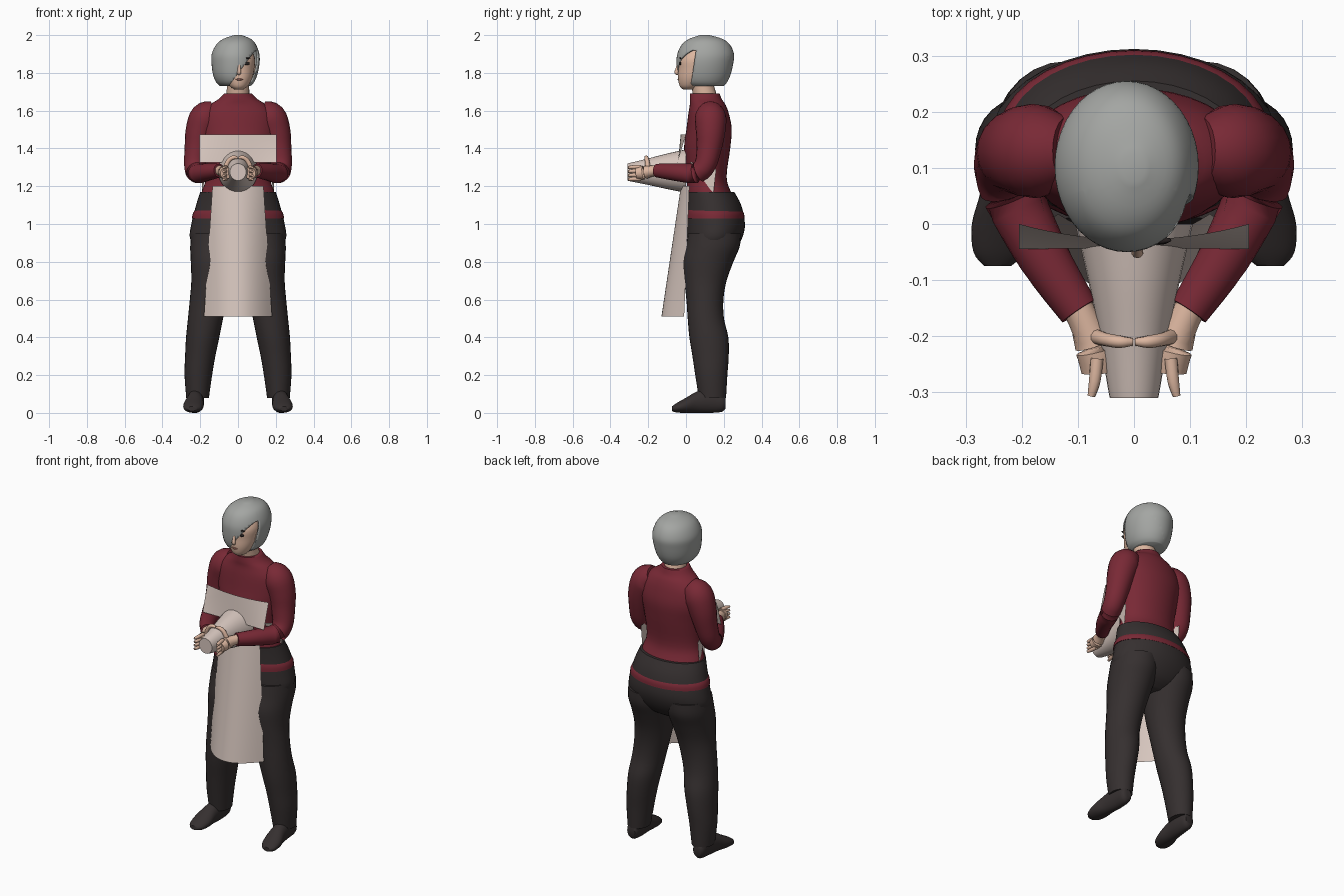
import bpy, bmesh, math
from mathutils import Vector

if "Cube" in bpy.data.objects:
    bpy.data.objects.remove(bpy.data.objects["Cube"])


def material(name, rgb):
    m = bpy.data.materials.new(name)
    m.diffuse_color = (*rgb, 1)
    m.use_nodes = True
    m.node_tree.nodes["Principled BSDF"].inputs["Base Color"].default_value = m.diffuse_color
    return m


GREY = material("grey_hair", (0.37, 0.38, 0.365))
RED = material("wine_red", (0.19, 0.022, 0.036))
DARK = material("dark_trousers", (0.036, 0.029, 0.029))
CLOTH = material("pale_cloth", (0.67, 0.56, 0.51))
SKIN = material("skin", (0.72, 0.47, 0.35))
BLACK = material("eye_dark", (0.02, 0.015, 0.015))
LIP = material("lip", (0.4, 0.17, 0.13))


def finish(name, bm, mat, mirror=False, angle=50):
    bmesh.ops.recalc_face_normals(bm, faces=bm.faces)
    me = bpy.data.meshes.new(name)
    bm.to_mesh(me)
    bm.free()
    me.materials.append(mat)
    ob = bpy.data.objects.new(name, me)
    bpy.context.collection.objects.link(ob)
    if mirror:
        ob.modifiers.new("mirror", 'MIRROR').use_mirror_merge = False
    bpy.ops.object.select_all(action='DESELECT')
    ob.select_set(True)
    bpy.context.view_layer.objects.active = ob
    bpy.ops.object.shade_smooth_by_angle(angle=math.radians(angle))
    return ob


def resample(rows, n=4):
    """Catmull-Rom smoothing of a list of equal-length tuples."""
    out = []
    for i in range(len(rows) - 1):
        p0, p1, p2, p3 = rows[max(i - 1, 0)], rows[i], rows[i + 1], rows[min(i + 2, len(rows) - 1)]
        for k in range(n):
            t = k / n
            out.append(tuple(0.5 * (2 * b + (c - a) * t + (2 * a - 5 * b + 4 * c - d) * t * t
                                    + (3 * b - a - 3 * c + d) * t ** 3)
                             for a, b, c, d in zip(p0, p1, p2, p3)))
    return out + [rows[-1]]


def skin_rings(rings, caps=True):
    bm = bmesh.new()
    vs = [[bm.verts.new(p) for p in r] for r in rings]
    n = len(vs[0])
    for a, b in zip(vs, vs[1:]):
        for i in range(n):
            bm.faces.new((a[i], a[(i + 1) % n], b[(i + 1) % n], b[i]))
    if caps:
        bm.faces.new(vs[0])
        bm.faces.new(vs[-1])
    return bm


def loft(rows, axis='Z', sides=28, n=4):
    """rows: (position on axis, centre a, centre b, radius a, radius b)"""
    rings = []
    for t, a, b, ra, rb in resample(rows, n):
        ring = []
        for i in range(sides):
            q = 2 * math.pi * i / sides
            u, v = a + ra * math.cos(q), b + rb * math.sin(q)
            ring.append((u, v, t) if axis == 'Z' else (u, t, v))
        rings.append(ring)
    return skin_rings(rings)


def tube(rows, sides=20, n=4):
    """rows: (x, y, z, radius) along a path"""
    pts = resample(rows, n)
    rings = []
    for i, p in enumerate(pts):
        c = Vector(p[:3])
        d = (Vector(pts[min(i + 1, len(pts) - 1)][:3]) - Vector(pts[max(i - 1, 0)][:3])).normalized()
        u = d.cross(Vector((0.3, 1, 0.2))).normalized()
        v = d.cross(u)
        rings.append([c + p[3] * (u * math.cos(q) + v * math.sin(q))
                      for q in (2 * math.pi * k / sides for k in range(sides))])
    return skin_rings(rings)


def sheet(fn, nu=16, nv=16):
    """fn(u, v) with u in -1..1 across and v in 0..1 down"""
    bm = bmesh.new()
    g = [[bm.verts.new(fn(2 * i / nu - 1, j / nv)) for i in range(nu + 1)] for j in range(nv + 1)]
    for j in range(nv):
        for i in range(nu):
            bm.faces.new((g[j][i], g[j][i + 1], g[j + 1][i + 1], g[j + 1][i]))
    return bm


def blob(name, c, r, mat, mirror=False):
    bm = bmesh.new()
    bmesh.ops.create_uvsphere(bm, u_segments=16, v_segments=10, radius=1)
    for v in bm.verts:
        v.co = Vector([c[k] + r[k] * v.co[k] for k in range(3)])
    return finish(name, bm, mat, mirror)


# Sweater body and sleeves
finish("sweater", loft([
    (1.03, 0, .152, .244, .158), (1.06, 0, .15, .237, .155), (1.10, 0, .14, .208, .138),
    (1.17, 0, .12, .192, .118), (1.25, 0, .11, .17, .105), (1.4, 0, .112, .185, .122),
    (1.5, 0, .122, .2, .12), (1.58, 0, .12, .19, .108), (1.63, 0, .115, .15, .095),
    (1.66, 0, .105, .105, .085), (1.69, 0, .1, .075, .078)], sides=36), RED)
finish("sleeve", tube([
    (.12, .13, 1.595, .06), (.17, .13, 1.565, .083), (.2, .13, 1.49, .078), (.217, .122, 1.4, .066),
    (.228, .1, 1.31, .057), (.215, .05, 1.27, .054), (.16, -.06, 1.275, .046),
    (.098, -.155, 1.283, .036)]), RED, True)

# Trousers: hips and legs
finish("trouser_hips", loft([
    (1.17, 0, .125, .2, .13), (1.1, 0, .145, .222, .147), (1.0, 0, .155, .247, .157),
    (.92, 0, .148, .253, .147), (.85, 0, .13, .2, .12), (.81, 0, .12, .1, .07)], sides=36), DARK)
finish("trouser_leg", loft([
    (.95, .122, .15, .125, .14), (.88, .127, .142, .126, .142), (.8, .13, .118, .12, .133),
    (.7, .139, .103, .108, .112), (.6, .155, .1, .1, .098), (.5, .172, .105, .093, .096),
    (.4, .187, .121, .088, .103), (.3, .2, .13, .08, .096), (.2, .21, .134, .073, .085),
    (.08, .214, .14, .06, .072)]), DARK, True)

# Shoes, lofted from heel to toe
finish("shoe", loft([
    (.21, .22, .055, .025, .03), (.19, .221, .058, .036, .052), (.13, .222, .065, .042, .065),
    (.06, .228, .057, .045, .057), (0, .235, .04, .054, .04), (-.05, .24, .027, .046, .025),
    (-.075, .243, .022, .024, .012)], 'Y'), DARK, True)

# Apron: skirt, bib, and the fold of cloth gathered up in the hands
finish("apron_skirt", sheet(lambda u, v: (
    u * (.135 + .045 * v), -.027 - .103 * v + (.045 + .075 * v) * u * u, 1.2 - .69 * v)), CLOTH)
finish("apron_bib", sheet(lambda u, v: (
    u * .205, -.028 - .015 * v + (.028 - .03 * v) * u * u, 1.475 - .15 * v)), CLOTH)
finish("apron_gathered_fold", loft([
    (0, 0, 1.28, .105, .115), (-.1, 0, 1.279, .082, .094), (-.2, 0, 1.277, .062, .07),
    (-.29, 0, 1.275, .047, .05), (-.31, 0, 1.275, .043, .045)], 'Y'), CLOTH)
bm = bmesh.new()
bm.faces.new([bm.verts.new(p) for p in ((.16, .02, 1.33), (.19, .16, 1.29), (.19, .145, 1.16))])
finish("apron_side_tie", bm, CLOTH, True)

# Hands: palm, four fingers and thumb
finish("palm", tube([(.105, -.14, 1.283, .027), (.085, -.18, 1.28, .029), (.068, -.225, 1.272, .036),
                     (.064, -.265, 1.268, .03)], 14), SKIN, True)
for k in range(4):
    z = 1.238 + .021 * k
    finish("finger", tube([(.066, -.24, z, .012), (.07, -.28, z, .011), (.076, -.307, z - .002, .007)],
                          8, 3), SKIN, True)
finish("thumb", tube([(.07, -.2, 1.29, .014), (.05, -.206, 1.335, .012), (.025, -.21, 1.352, .011),
                      (.003, -.21, 1.35, .007)], 10), SKIN, True)

# Head and neck
finish("neck", tube([(0, .115, 1.62, .066), (0, .095, 1.7, .06), (0, .075, 1.79, .058)]), SKIN)
finish("head", loft([
    (1.712, .004, .015, .022, .03), (1.73, .004, .02, .047, .053), (1.77, .004, .037, .07, .079),
    (1.82, .004, .052, .082, .093), (1.88, .004, .06, .085, .097), (1.94, 0, .08, .06, .07)]), SKIN)
finish("nose", tube([(.006, -.036, 1.86, .006), (.006, -.047, 1.82, .009), (.006, -.05, 1.802, .011),
                     (.006, -.042, 1.795, .008)], 10), SKIN)
blob("eye", (.045, -.031, 1.85), (.017, .006, .009), BLACK)
blob("eyebrow", (.045, -.029, 1.878), (.022, .006, .004), BLACK)
blob("mouth", (.006, -.041, 1.765), (.02, .004, .005), LIP)
blob("ear", (.084, .065, 1.82), (.012, .022, .032), SKIN)

# Hair: smooth shell with the face opening cut by three planes
bm = loft([
    (1.73, -.015, .1, .08, .1), (1.75, -.015, .095, .1, .122), (1.79, -.015, .096, .117, .14),
    (1.85, -.013, .1, .127, .15), (1.9, -.013, .104, .126, .15), (1.95, -.01, .105, .105, .127),
    (1.98, -.005, .105, .073, .088), (2.0, 0, .1, .02, .025)], sides=44)
slope = .75
planes = [((0, .035, 1.8), (0, 1, -.15)), ((-.035, 0, 1.75), (1, 0, -slope)), ((0, 0, 1.92), (0, 0, 1))]
for co, no in planes:
    bmesh.ops.bisect_plane(bm, geom=bm.verts[:] + bm.edges[:] + bm.faces[:],
                           plane_co=co, plane_no=Vector(no).normalized())


def in_opening(p):
    side = [(p - Vector(co)).dot(Vector(no)) for co, no in planes]
    return side[0] < 0 and side[1] > 0 and side[2] < 0


bmesh.ops.delete(bm, geom=[f for f in bm.faces if in_opening(f.calc_center_median())], context='FACES')
hair = finish("hair", bm, GREY)
rim = hair.modifiers.new("thickness", 'SOLIDIFY')
rim.thickness = .008
